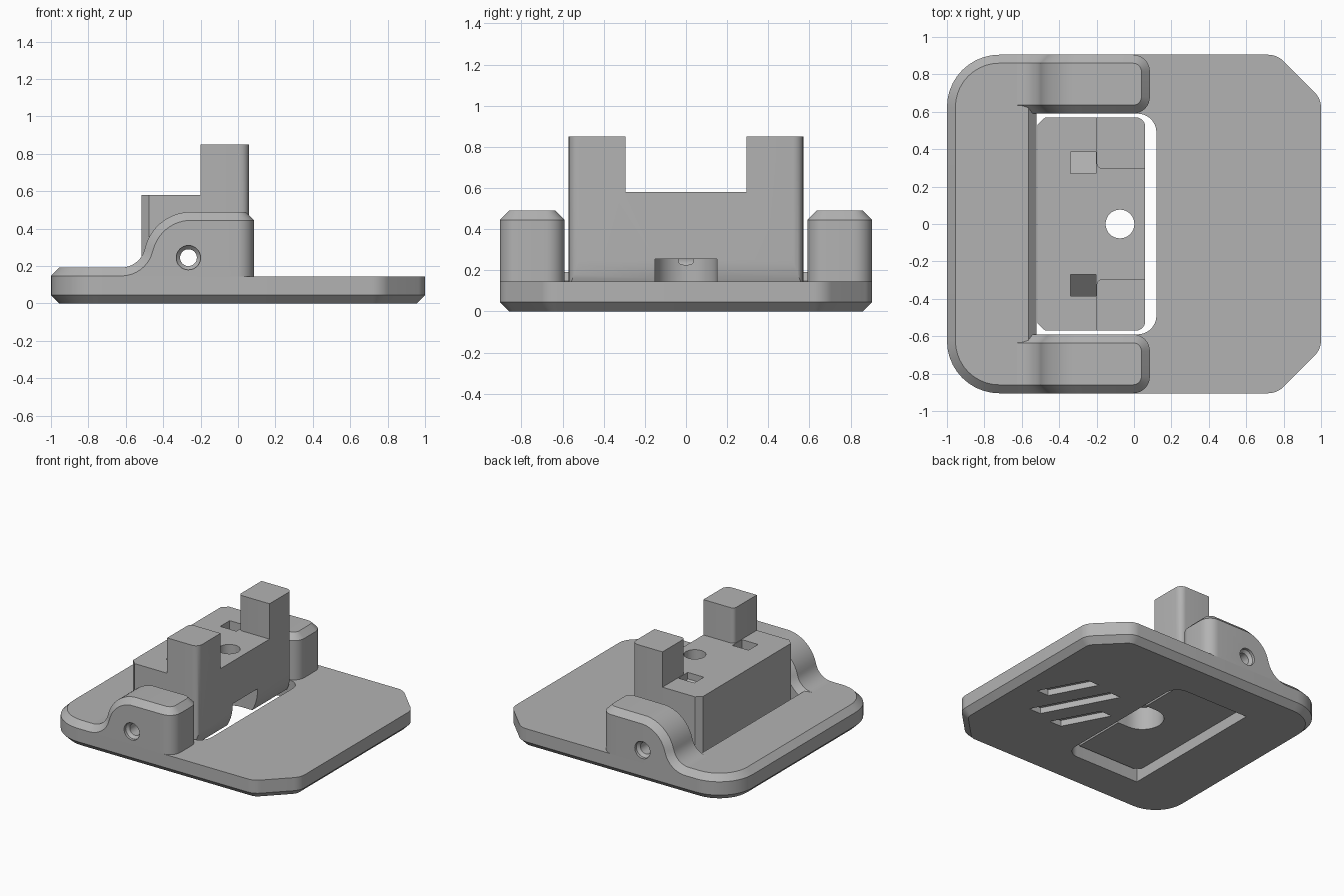
import bpy, bmesh, math
from mathutils import Vector, Matrix

if "Cube" in bpy.data.objects:
    bpy.data.objects.remove(bpy.data.objects["Cube"])

grey = bpy.data.materials.new("plain grey")
grey.diffuse_color = (0.45, 0.45, 0.45, 1)
grey.use_nodes = True
grey.node_tree.nodes["Principled BSDF"].inputs["Base Color"].default_value = grey.diffuse_color


def fillet(pts, n=8):
    """Outline from (x, y, radius) corners."""
    out = []
    for i, (x, y, r) in enumerate(pts):
        p = Vector((x, y))
        if r == 0:
            out.append(p)
            continue
        a = (Vector(pts[i - 1][:2]) - p).normalized()
        b = (Vector(pts[(i + 1) % len(pts)][:2]) - p).normalized()
        half = a.angle(b) / 2
        c = p + (a + b).normalized() * (r / math.sin(half))
        s = p + a * (r / math.tan(half)) - c
        e = p + b * (r / math.tan(half)) - c
        sweep = s.angle_signed(e)
        for k in range(n + 1):
            t = -sweep * k / n
            out.append(c + Vector((s.x * math.cos(t) - s.y * math.sin(t),
                                   s.x * math.sin(t) + s.y * math.cos(t))))
    return out


def inset(pts, d):
    """Move a counter-clockwise outline inwards by d with mitred corners."""
    out = []
    for i, p in enumerate(pts):
        u = (p - pts[i - 1]).normalized()
        v = (pts[(i + 1) % len(pts)] - p).normalized()
        nu, nv = Vector((-u.y, u.x)), Vector((-v.y, v.x))
        out.append(p + (nu + nv) * (d / (1 + nu.dot(nv))))
    return out


def loft(name, rings, place=lambda x, y, z: (x, y, z), cuts=()):
    """Solid through (outline, height) rings, optionally sliced in x, then placed."""
    bm = bmesh.new()
    loops = [[bm.verts.new((p[0], p[1], z)) for p in pts] for pts, z in rings]
    bm.faces.new(loops[0][::-1])
    bm.faces.new(loops[-1])
    for lo, hi in zip(loops, loops[1:]):
        for i in range(len(lo)):
            j = (i + 1) % len(lo)
            bm.faces.new((lo[i], lo[j], hi[j], hi[i]))
    for x in cuts:
        bmesh.ops.bisect_plane(bm, geom=bm.verts[:] + bm.edges[:] + bm.faces[:],
                               plane_co=(x, 0, 0), plane_no=(1, 0, 0))
    for v in bm.verts:
        v.co = place(*v.co)
    bmesh.ops.recalc_face_normals(bm, faces=bm.faces)
    me = bpy.data.meshes.new(name)
    bm.to_mesh(me)
    bm.free()
    me.materials.append(grey)
    ob = bpy.data.objects.new(name, me)
    bpy.context.collection.objects.link(ob)
    return ob


def boolean(ob, cutter, op='DIFFERENCE'):
    m = ob.modifiers.new("cut", 'BOOLEAN')
    m.operation, m.solver, m.object = op, 'EXACT', cutter
    bpy.context.view_layer.objects.active = ob
    bpy.ops.object.modifier_apply(modifier=m.name)
    bpy.data.objects.remove(cutter)


def box(x0, x1, y0, y1):
    return [Vector(p) for p in ((x0, y0), (x1, y0), (x1, y1), (x0, y1))]


def circle(x, y, r, n=32):
    return [Vector((x + r * math.cos(math.tau * i / n), y + r * math.sin(math.tau * i / n)))
            for i in range(n)]


def along_y(x, y, z):
    return (x, z, y)


C, W, TOP, LOW = 0.045, 0.905, 0.145, 0.192
PIN = (-0.265, 0.245)

# Base plate with chamfered underside
outline = fillet([(-1, -W, .28), (.765, -W, .12), (1, -.67, .12),
                  (1, .67, .12), (.765, W, .12), (-1, W, .28)], 10)
base = loft("base_plate", [(inset(outline, C), 0), (outline, C), (outline, TOP)])
slot = fillet([(-.52, -.59, 0), (.12, -.59, .1), (.12, .59, .1), (-.52, .59, 0)])
boolean(base, loft("slot_cutter", [(slot, -.1), (slot, .3)]))

# Three slanted grooves under the plate
for x, y, length in ((.68, .1, .38), (.51, -.03, .6), (.34, -.17, .38)):
    d = Vector((-.47, .88)) * length / 2
    w = Vector((.05, 0))
    g = [Vector((x, y)) + q for q in (-d - w, -d + w, d + w, d - w)]
    boolean(base, loft("groove_cutter", [(g, -.1), (g, .045)]))

# Raised strip on the left
strip = fillet([(-1, -W, .28), (-.52, -W, 0), (-.52, W, 0), (-1, W, .28)], 10)
loft("raised_strip", [(strip, TOP), (strip, LOW - C), (inset(strip, C), LOW)])


# Ears: S-shaped top with a chamfer following it
def height(x):
    """Height and surface normal of the ear's side profile."""
    if x < -.625:
        return LOW - .001, (0, 1)
    if x < -.498:
        s = (x + .625) / .13
        c = math.sqrt(1 - s * s)
        return .322 - .13 * c, (-s, c)
    if x < -.25:
        s = (x + .25) / .255
        c = math.sqrt(1 - s * s)
        return .235 + .255 * c, (s, c)
    return .49, (0, 1)


def ear_place(side):
    def place(x, y, t):
        h, n = height(x)
        wall = min(t, 1)
        drop = C * (1 - max(t - 1, 0))
        z = h - drop * n[1]
        return (x - drop * n[0] * wall, y * side, TOP + (z - TOP) * wall)
    return place


cuts = [-.625 + .13 * math.sin(math.radians(a)) for a in range(0, 76, 9)]
cuts += [-.25 - .255 * math.cos(math.radians(a)) for a in range(14, 91, 7)]
ear = fillet([(-.7, .59, 0), (.085, .59, .09), (.085, W, .09), (-.7, W, 0)])
for side, label in ((-1, "front"), (1, "back")):
    ob = loft(label + "_ear", [(ear, 0), (ear, 1), (inset(ear, C), 2)], ear_place(side), cuts)
    hole = [(circle(*PIN, .065), side * 1.0), (circle(*PIN, .065), side * .885),
            (circle(*PIN, .045), side * .865), (circle(*PIN, .045), side * .5)]
    boolean(ob, loft("pin_cutter", hole, along_y))

# Pivoting block: plan shape intersected with its rounded side profile
plan = fillet([(-.475, -.57, 0), (.06, -.57, .05), (.06, .57, .05), (-.475, .57, 0),
               (-.517, .53, 0), (-.517, -.53, 0)], 6)
block = loft("pivot_block", [(plan, 0), (plan, .85)])
R = .06 - PIN[0]
a0 = math.asin((.08 - PIN[1]) / R)
side_profile = [Vector((-.6, .08))]
side_profile += [Vector((PIN[0] + R * math.cos(a0 * (1 - k / 8)),
                         PIN[1] + R * math.sin(a0 * (1 - k / 8)))) for k in range(9)]
side_profile += [Vector((.06, .9)), Vector((-.6, .9))]
boolean(block, loft("profile_helper", [(side_profile, -.7), (side_profile, .7)], along_y), 'INTERSECT')

# Clear the space around the two posts
clear = fillet([(-.7, -.7, 0), (-.2, -.7, 0), (-.2, -.295, .03), (.2, -.295, 0),
                (.2, .295, 0), (-.2, .295, .03), (-.2, .7, 0), (-.7, .7, 0)], 4)
boolean(block, loft("post_cutter", [(clear, .58), (clear, 1)]))

# Screw hole, open recess below it, pin hole and two sloped pockets
hole = circle(-.075, 0, .077)
boolean(block, loft("screw_cutter", [(hole, 0), (hole, 1)]))
recess = [Vector((.2, -.15)), Vector((.2, .15))]
recess += [Vector((-.075 - .15 * math.sin(math.pi * k / 16), .15 * math.cos(math.pi * k / 16)))
           for k in range(17)]
boolean(block, loft("recess_cutter", [(recess, 0), (recess, .255)]))
pin = circle(*PIN, .045)
boolean(block, loft("pin_cutter", [(pin, -.7), (pin, .7)], along_y))
for side in (-1, 1):
    pocket = [Vector(p) for p in ((.27, .6), (.27, .53), (.385, .42), (.385, .6))]
    boolean(block, loft("pocket_cutter", [(pocket, -.34), (pocket, -.203)],
                        lambda y, z, x, s=side: (x, y * s, z)))

# Smooth curved walls, keep edges sharp
for ob in bpy.context.scene.objects:
    bpy.ops.object.select_all(action='DESELECT')
    ob.select_set(True)
    bpy.context.view_layer.objects.active = ob
    bpy.ops.object.shade_smooth_by_angle(angle=math.radians(30))
